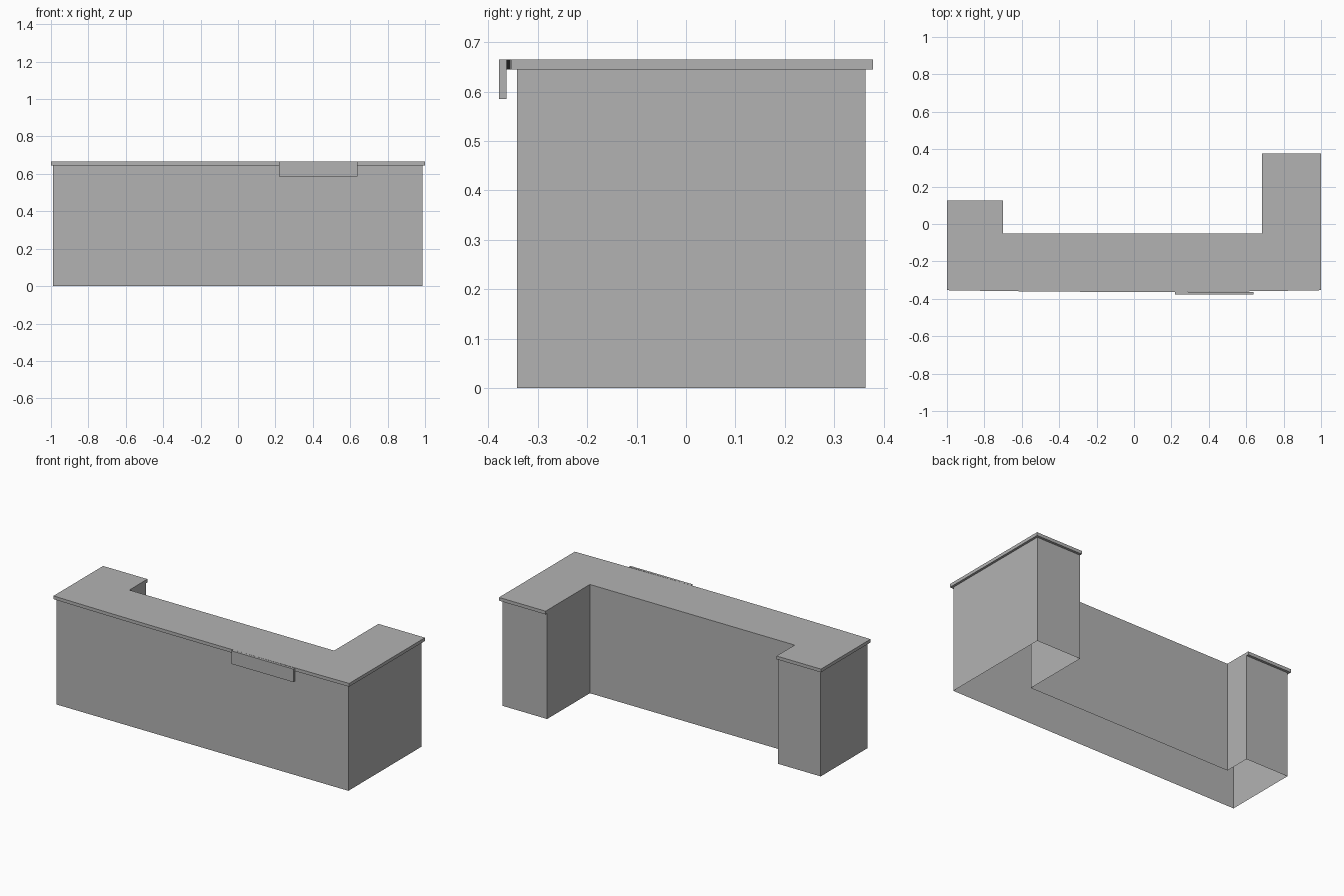
import bpy, bmesh

if "Cube" in bpy.data.objects:
    bpy.data.objects.remove(bpy.data.objects["Cube"])

grey = bpy.data.materials.new("plain grey")
grey.diffuse_color = (0.45, 0.45, 0.45, 1)
grey.use_nodes = True
grey.node_tree.nodes["Principled BSDF"].inputs["Base Color"].default_value = grey.diffuse_color


def extrude_outline(name, pts, z0, z1, capped=True):
    """Extrude a counter-clockwise outline from z0 to z1."""
    bm = bmesh.new()
    low = [bm.verts.new((x, y, z0)) for x, y in pts]
    high = [bm.verts.new((x, y, z1)) for x, y in pts]
    n = len(pts)
    for i in range(n):
        j = (i + 1) % n
        bm.faces.new((low[i], low[j], high[j], high[i]))
    if capped:
        bm.faces.new(high)
        bm.faces.new(low[::-1])
    me = bpy.data.meshes.new(name)
    bm.to_mesh(me)
    bm.free()
    me.materials.append(grey)
    ob = bpy.data.objects.new(name, me)
    bpy.context.collection.objects.link(ob)
    return ob


# shared inner edge of the U shape
IN_L, IN_R, IN_Y = -0.70, 0.685, -0.05
Z_BODY, Z_TOP = 0.645, 0.665

# thin cabinet walls, open underneath
extrude_outline("counter_walls", [
    (-0.988, -0.342), (0.986, -0.342), (0.986, 0.363), (IN_R, 0.363),
    (IN_R, IN_Y), (IN_L, IN_Y), (IN_L, 0.11), (-0.988, 0.11)],
    0, Z_BODY, capped=False)

# countertop with a slightly bowed front edge
N = 24
front = []
for i in range(N + 1):
    x = -1 + 2 * i / N
    front.append((x, -0.363 + 0.009 * x * x))
extrude_outline("countertop", front + [
    (1, 0.378), (IN_R, 0.378), (IN_R, IN_Y),
    (IN_L, IN_Y), (IN_L, 0.125), (-1, 0.125)], Z_BODY, Z_TOP)

# hanging plate on the front edge
extrude_outline("front_plate", [
    (0.22, -0.378), (0.64, -0.378), (0.64, -0.363), (0.22, -0.363)],
    0.585, Z_TOP)
